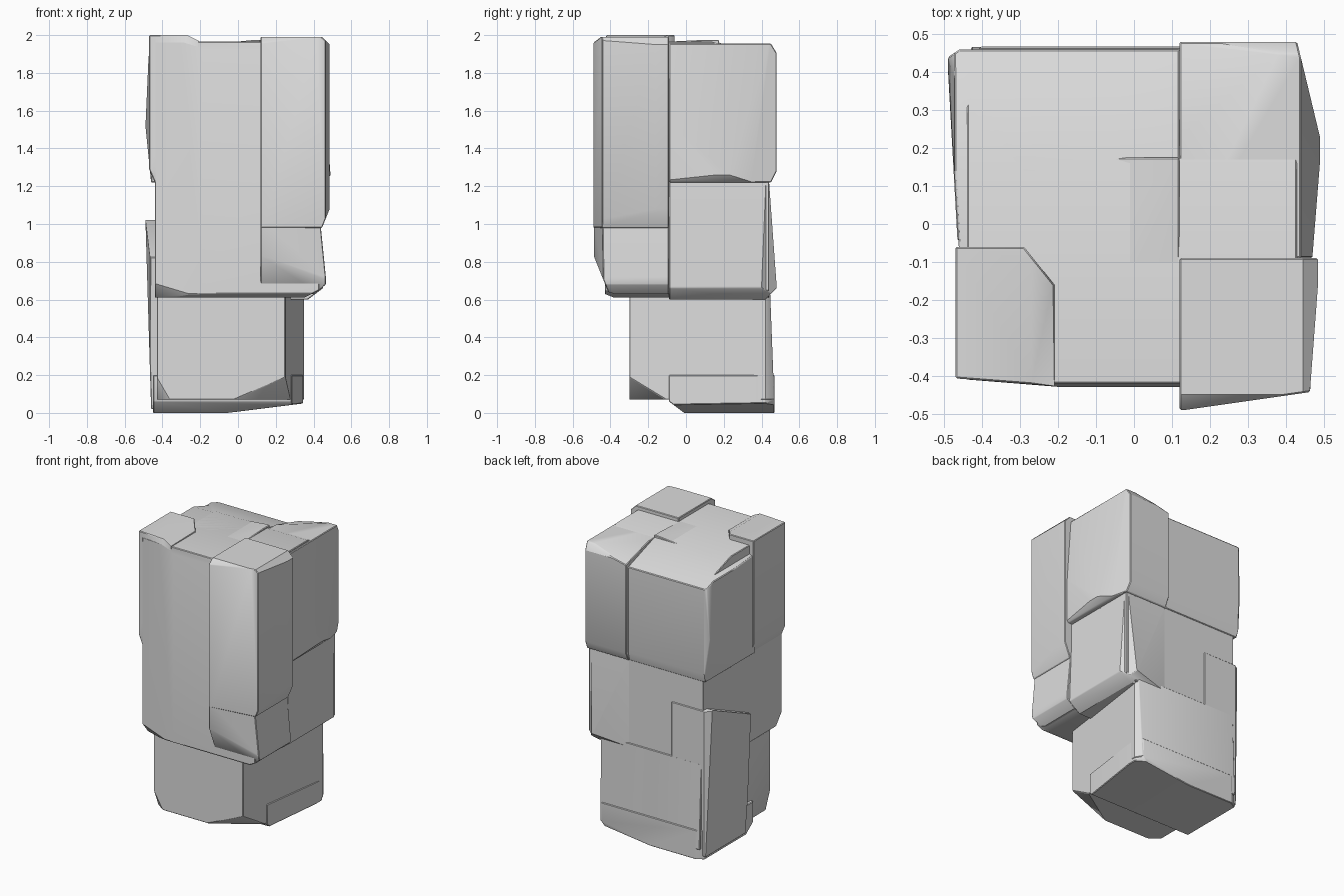
import bpy
import bmesh
import math
from mathutils import Vector

cube = bpy.data.objects.get("Cube")
if cube:
    bpy.data.objects.remove(cube, do_unlink=True)

stone = bpy.data.materials.new("grey_stone")
stone.use_nodes = True
stone.diffuse_color = (0.72, 0.72, 0.72, 1)
shader = stone.node_tree.nodes["Principled BSDF"]
shader.inputs["Base Color"].default_value = stone.diffuse_color

# Every side has an axis and a direction along it
AXIS = {"left": 0, "right": 0, "front": 1, "back": 1, "bottom": 2, "top": 2}
SIGN = {"left": -1, "right": 1, "front": -1, "back": 1, "bottom": -1, "top": 1}

# Shared seams between neighbouring blocks
RIB = 0.12
SEAM = -0.09
WAIST = 1.22
SHELF = 1.02
OVERHANG = 0.61


def chip(bm, sides, words, depths):
    """Slice off the edge or corner where the named sides meet; each depth is
    how far the slice reaches in from that side."""
    point = Vector()
    normal = Vector()
    for word, depth in zip(words, depths):
        point[AXIS[word]] = sides[word]
        normal[AXIS[word]] = SIGN[word] / depth
    first = words[0]
    point[AXIS[first]] -= SIGN[first] * depths[0]
    everything = bm.verts[:] + bm.edges[:] + bm.faces[:]
    bmesh.ops.bisect_plane(bm, geom=everything, plane_co=point,
                           plane_no=normal.normalized(), clear_outer=True)
    rim = [edge for edge in bm.edges if edge.is_boundary]
    if rim:
        bmesh.ops.edgeloop_fill(bm, edges=rim)


def block(name, chips, **sides):
    """Make a stone block between six named sides, chip it and soften its edges."""
    bm = bmesh.new()
    bmesh.ops.create_cube(bm, size=2)
    for vert in bm.verts:
        vert.co = (sides["right" if vert.co.x > 0 else "left"],
                   sides["back" if vert.co.y > 0 else "front"],
                   sides["top" if vert.co.z > 0 else "bottom"])
    for words, depths in chips.items():
        chip(bm, sides, words.split(), depths)
    bmesh.ops.recalc_face_normals(bm, faces=bm.faces[:])

    sharp = [edge for edge in bm.edges
             if edge.is_manifold and edge.calc_face_angle() > math.radians(50)]
    bmesh.ops.bevel(bm, geom=sharp, offset=0.004, segments=1,
                    affect='EDGES', clamp_overlap=True)

    mesh = bpy.data.meshes.new(name)
    bm.to_mesh(mesh)
    bm.free()
    mesh.materials.append(stone)
    obj = bpy.data.objects.new(name, mesh)
    bpy.context.collection.objects.link(obj)
    bpy.ops.object.select_all(action='DESELECT')
    obj.select_set(True)
    bpy.context.view_layer.objects.active = obj
    bpy.ops.object.shade_smooth_by_angle(angle=math.radians(30))


# Foot: a full-depth block with a broken front corner, and a lower heel behind
block("foot",
      {"front right": (0.72, 0.1),
       "top back": (0.65, 0.025),
       "bottom front right": (0.16, 0.24, 0.37),
       "bottom front left": (0.12, 0.05, 0.07),
       "back right": (0.05, 0.03)},
      left=-0.43, right=0.35, front=-0.3, back=0.47, bottom=0.07, top=0.65)
block("heel",
      {"front right": (0.45, 0.06),
       "front bottom": (0.08, 0.06),
       "bottom right": (0.05, 0.4),
       "back right": (0.05, 0.03),
       "bottom back right": (0.1, 0.1, 0.1),
       "back left": (0.03, 0.05)},
      left=-0.45, right=0.345, front=-0.09, back=0.468, bottom=0, top=0.2)

# Tall slab against the lower left side, its top falling towards the front
block("left_slab",
      {"bottom left": (1, 0.03),
       "front left": (0.45, 0.025),
       "back left": (0.03, 0.04),
       "top front": (0.2, 0.45),
       "front bottom": (0.06, 0.9)},
      left=-0.49, right=-0.2, front=-0.05, back=0.445, bottom=0.02, top=SHELF)

# Main body overhanging the foot, with a dent low on the front
block("main_body",
      {"top back": (0.1, 0.3),
       "top front": (0.04, 0.01),
       "bottom front": (0.02, 0.05),
       "bottom right": (0.04, 0.08),
       "bottom front left": (0.1, 0.08, 0.25),
       "front left": (0.02, 0.25)},
      left=-0.44, right=0.43, front=-0.43, back=0.44, bottom=OVERHANG, top=1.965)

# Left shoulder: a raised front corner and a bulging back half with a worn top
block("left_front_shoulder",
      {"bottom left": (0.07, 0.03),
       "back right": (0.1, 0.08),
       "front left": (0.02, 0.26),
       "top right": (0.03, 0.06)},
      left=-0.47, right=-0.21, front=-0.427, back=-0.06, bottom=WAIST, top=2)
block("left_back_shoulder",
      {"top left": (0.45, 0.02),
       "bottom left": (0.3, 0.03),
       "front left": (0.5, 0.03),
       "back left": (0.02, 0.03),
       "bottom back": (0.06, 0.015),
       "top back": (0.1, 0.3),
       "left top": (0.2, 0.08)},
      left=-0.49, right=RIB, front=SEAM, back=0.46, bottom=WAIST, top=1.965)

# Thick upright rib on the right of the front, stepping in near its foot
block("front_rib",
      {"front right": (0.05, 0.35),
       "right front": (0.025, 0.33),
       "top right": (0.04, 0.04),
       "top front": (0.03, 0.04),
       "bottom right": (0.1, 0.04)},
      left=RIB, right=0.485, front=-0.49, back=SEAM, bottom=0.98, top=1.99)
block("rib_foot",
      {"top right": (0.3, 0.03),
       "bottom front": (0.2, 0.08),
       "front bottom": (0.11, 0.03),
       "front right": (0.05, 0.33),
       "bottom right": (0.05, 0.06)},
      left=RIB, right=0.465, front=-0.488, back=SEAM, bottom=0.63, top=SHELF)

# Right rear: a bulging upper block over a recessed lower block
block("right_back_upper",
      {"top right": (0.7, 0.05),
       "back right": (0.25, 0.06),
       "front right": (0.25, 0.02),
       "bottom right": (0.04, 0.03),
       "bottom back": (0.06, 0.03),
       "top back": (0.05, 0.03),
       "top back left": (0.07, 0.25, 0.3)},
      left=RIB, right=0.49, front=SEAM, back=0.48, bottom=WAIST, top=1.955)
block("right_back_lower",
      {"top back": (0.55, 0.04),
       "top right": (0.55, 0.02),
       "back right": (0.08, 0.07),
       "back left": (0.04, 0.25),
       "bottom back": (0.06, 0.06),
       "bottom right": (0.06, 0.08)},
      left=RIB, right=0.45, front=SEAM, back=0.48, bottom=0.6, top=WAIST)

# Low wedge in the middle of the top
block("top_wedge",
      {"top front": (0.02, 0.4),
       "top left": (0.03, 0.3)},
      left=-0.21, right=RIB, front=-0.3, back=0.175, bottom=1.9, top=1.975)
